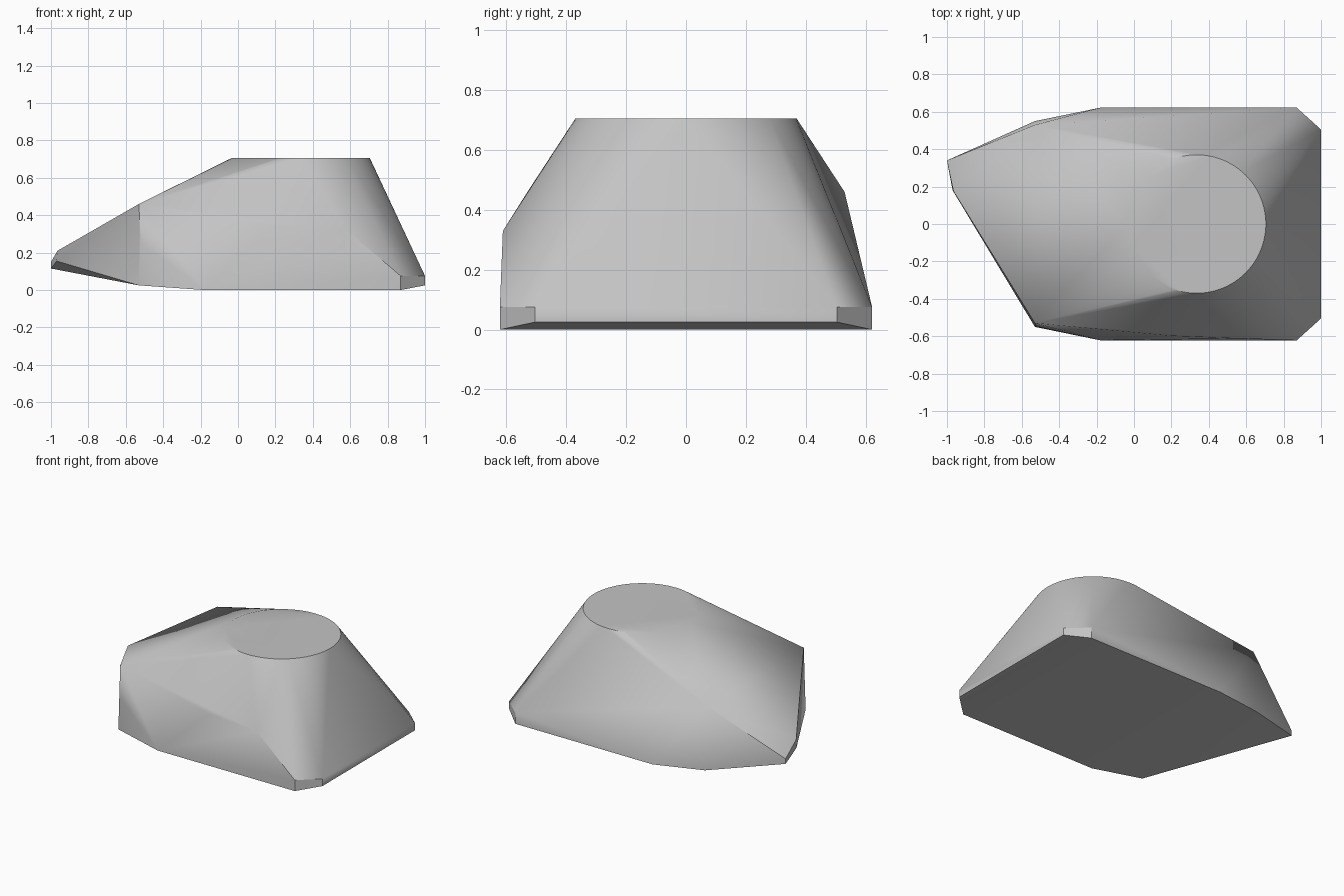
import bpy, bmesh, math

cube = bpy.data.objects.get("Cube")
if cube:
    bpy.data.objects.remove(cube, do_unlink=True)

grey = bpy.data.materials.new("light grey")
grey.use_nodes = True
colour = (0.55, 0.55, 0.55, 1)
grey.diffuse_color = colour
grey.node_tree.nodes["Principled BSDF"].inputs["Base Color"].default_value = colour

points = []

# Round flat top
SIDES = 96
for i in range(SIDES):
    a = math.tau * i / SIDES
    points.append((0.335 + 0.37 * math.cos(a), 0.37 * math.sin(a), 0.705))

# Features shared by the front and back sides
for side in (-1, 1):
    points += [
        (0.87, side * 0.622, 0.0), (0.87, side * 0.622, 0.075),    # chamfered corner
        (1.0, side * 0.505, 0.025), (1.0, side * 0.505, 0.075),
        (-0.18, side * 0.622, 0.0),                                # floor
        (-0.53, side * 0.55, 0.025), (-0.53, side * 0.53, 0.46),   # shoulder
    ]

# Bulging front wall
points += [(0.57, -0.612, 0.33), (0.2, -0.598, 0.345), (-0.52, -0.548, 0.25)]

# Skewed low tip
points += [(-1.0, 0.34, 0.115), (-1.0, 0.34, 0.15),
           (-0.965, 0.175, 0.21), (-0.97, 0.18, 0.155)]

# Wrap a solid skin around the profile points
bm = bmesh.new()
for p in points:
    bm.verts.new(p)
bmesh.ops.convex_hull(bm, input=bm.verts[:])
bmesh.ops.delete(bm, geom=[v for v in bm.verts if not v.link_faces], context='VERTS')
bmesh.ops.dissolve_limit(bm, angle_limit=math.radians(0.3),
                         verts=bm.verts[:], edges=bm.edges[:])
bmesh.ops.recalc_face_normals(bm, faces=bm.faces[:])

mesh = bpy.data.meshes.new("faceted_body")
bm.to_mesh(mesh)
bm.free()
mesh.materials.append(grey)
body = bpy.data.objects.new("faceted_body", mesh)
bpy.context.collection.objects.link(body)

# Smooth the soft folds, keep the hard corners
bpy.ops.object.select_all(action='DESELECT')
body.select_set(True)
bpy.context.view_layer.objects.active = body
bpy.ops.object.shade_smooth_by_angle(angle=math.radians(30))
